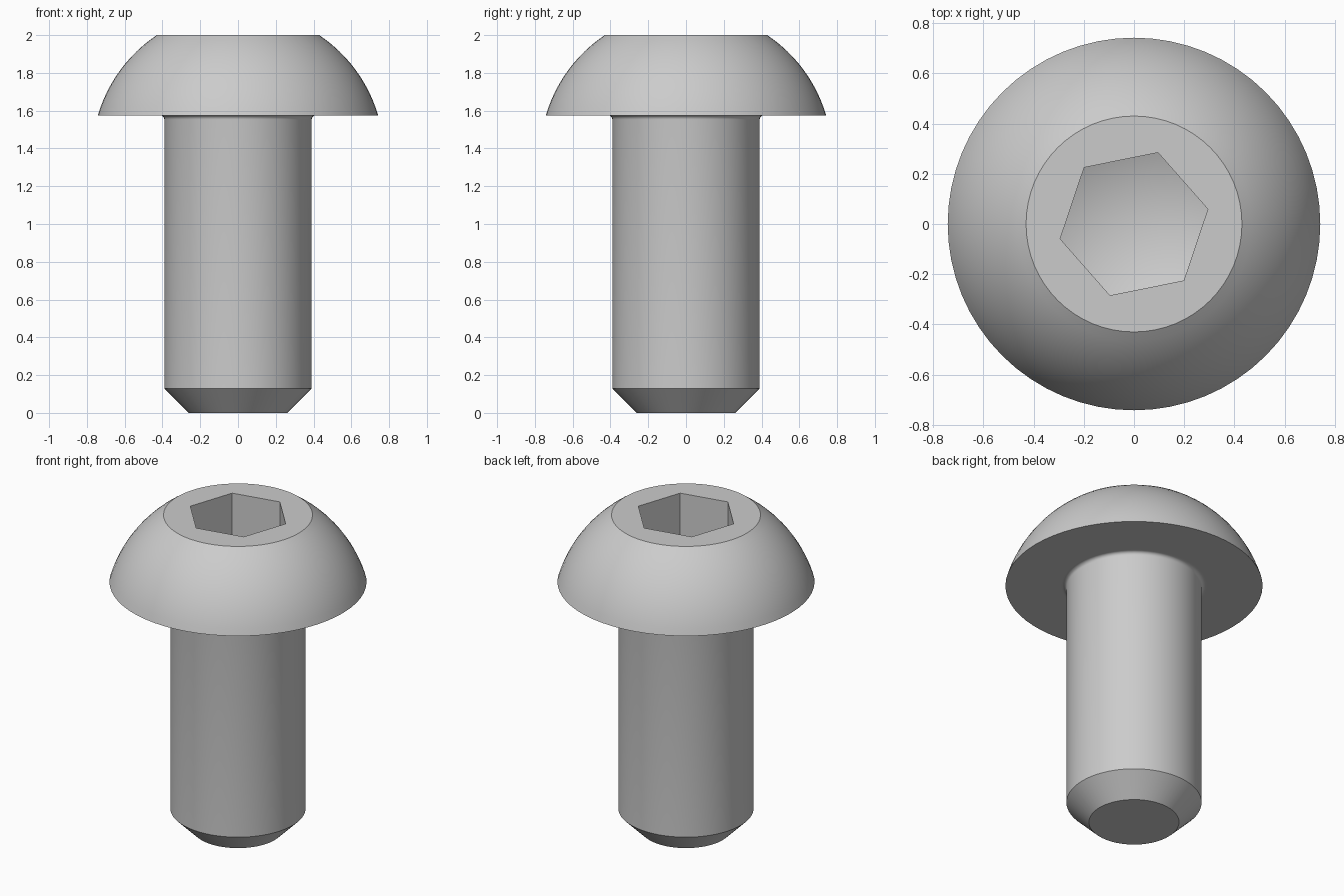
import bpy, bmesh, math
from mathutils import Vector

cube = bpy.data.objects.get("Cube")
if cube:
    bpy.data.objects.remove(cube, do_unlink=True)

SEGMENTS = 64
HEAD_R, TOP_R, SHANK_R, TIP_R = 0.742, 0.43, 0.39, 0.26
UNDER_Z, TOP_Z, CHAMFER_Z = 1.575, 2.0, 0.13
FILLET = 0.022
HEX_R, HEX_TURN = 0.30, math.radians(11.4)
WALL_Z, APEX_Z = 1.73, 1.60

steel = bpy.data.materials.new("steel grey")
steel.use_nodes = True
colour = (0.6, 0.6, 0.6, 1.0)
steel.diffuse_color = colour
steel.node_tree.nodes["Principled BSDF"].inputs["Base Color"].default_value = colour


def ring(bm, radius, z, count, turn=0.0):
    """Horizontal ring of vertices."""
    return [bm.verts.new((radius * math.cos(turn + math.tau * i / count),
                          radius * math.sin(turn + math.tau * i / count), z))
            for i in range(count)]


def skin(bm, a, b):
    """Quads between two rings of equal count."""
    n = len(a)
    for i in range(n):
        j = (i + 1) % n
        bm.faces.new((a[i], a[j], b[j], b[i]))


def loop_edges(bm, verts):
    return [bm.edges.get((v, verts[(i + 1) % len(verts)])) for i, v in enumerate(verts)]


# Outer profile from the tip to the top of the dome
profile = [(TIP_R, 0.0), (SHANK_R, CHAMFER_Z)]
for i in range(6):                                   # fillet under the head
    a = math.pi / 2 * i / 5
    profile.append((SHANK_R + FILLET * (1 - math.cos(a)),
                    UNDER_Z - FILLET * (1 - math.sin(a))))
profile += [(SHANK_R + FILLET + 0.01, UNDER_Z), (HEAD_R, UNDER_Z)]
centre_z = ((TOP_R**2 + TOP_Z**2) - (HEAD_R**2 + UNDER_Z**2)) / (2 * (TOP_Z - UNDER_Z))
dome_r = math.hypot(HEAD_R, UNDER_Z - centre_z)
start = math.atan2(UNDER_Z - centre_z, HEAD_R)
end = math.atan2(TOP_Z - centre_z, TOP_R)
for i in range(1, 13):                               # spherical dome
    a = start + (end - start) * i / 12
    profile.append((dome_r * math.cos(a), centre_z + dome_r * math.sin(a)))

bm = bmesh.new()
rings = [ring(bm, r, z, SEGMENTS) for r, z in profile]
for a, b in zip(rings, rings[1:]):
    skin(bm, a, b)
bm.faces.new(rings[0][::-1])                         # flat tip

# Hex socket with a conical floor
hex_top = ring(bm, HEX_R, TOP_Z, 6, HEX_TURN)
hex_low = ring(bm, HEX_R, WALL_Z, 6, HEX_TURN)
skin(bm, hex_top, hex_low)
apex = bm.verts.new((0, 0, APEX_Z))
for i in range(6):
    bm.faces.new((hex_low[i], hex_low[(i + 1) % 6], apex))

# Flat top face around the socket
bmesh.ops.triangle_fill(bm, use_beauty=True, normal=Vector((0, 0, 1)),
                        edges=loop_edges(bm, rings[-1]) + loop_edges(bm, hex_top))
bmesh.ops.recalc_face_normals(bm, faces=bm.faces[:])

mesh = bpy.data.meshes.new("button_head_screw")
bm.to_mesh(mesh)
bm.free()
mesh.materials.append(steel)
screw = bpy.data.objects.new("button_head_screw", mesh)
bpy.context.collection.objects.link(screw)

bpy.ops.object.select_all(action='DESELECT')
screw.select_set(True)
bpy.context.view_layer.objects.active = screw
bpy.ops.object.shade_smooth_by_angle(angle=math.radians(30))
